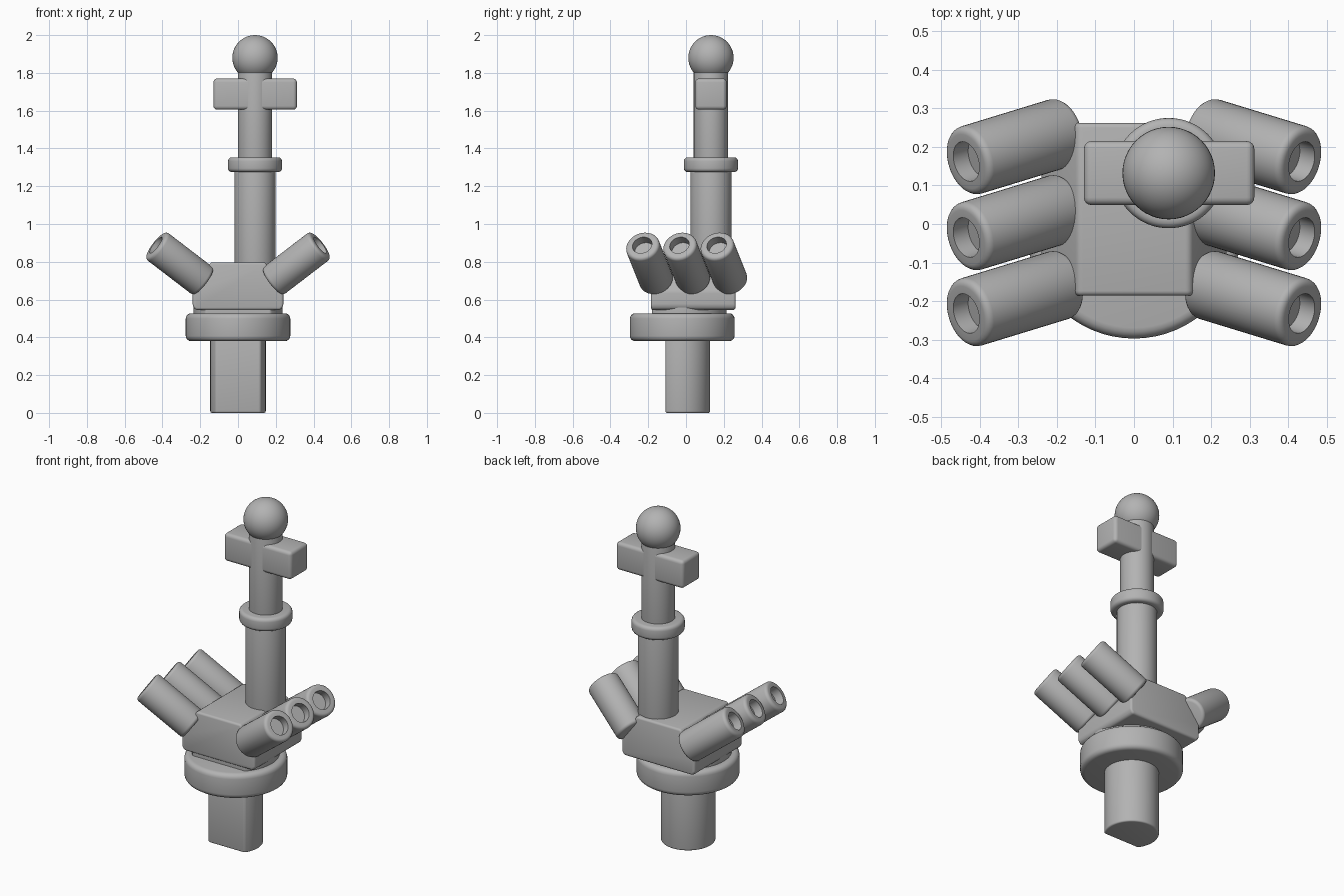
import bpy, bmesh, math
from mathutils import Matrix, Vector

cube = bpy.data.objects.get("Cube")
if cube:
    bpy.data.objects.remove(cube, do_unlink=True)

grey = bpy.data.materials.new("plain grey")
grey.use_nodes = True
GREY = (0.45, 0.45, 0.45, 1)
grey.diffuse_color = GREY
grey.node_tree.nodes["Principled BSDF"].inputs["Base Color"].default_value = GREY


def finish(name, bm, bevel=0.0):
    """Round the hard edges, then turn the bmesh into a smooth shaded object."""
    if bevel:
        bm.normal_update()
        hard = [e for e in bm.edges
                if e.is_manifold and e.calc_face_angle(0) > math.radians(30)]
        bmesh.ops.bevel(bm, geom=hard, offset=bevel, segments=4, profile=0.5,
                        affect='EDGES', clamp_overlap=True)
    bmesh.ops.recalc_face_normals(bm, faces=bm.faces[:])
    mesh = bpy.data.meshes.new(name)
    bm.to_mesh(mesh)
    bm.free()
    mesh.materials.append(grey)
    obj = bpy.data.objects.new(name, mesh)
    bpy.context.collection.objects.link(obj)
    bpy.ops.object.select_all(action='DESELECT')
    obj.select_set(True)
    bpy.context.view_layer.objects.active = obj
    bpy.ops.object.shade_smooth_by_angle(angle=math.radians(40))
    return obj


def cylinder(name, radius, x, y, z0, z1, bevel, flat_y=None):
    """Upright cylinder, with an optional flat cut across its front."""
    bm = bmesh.new()
    bmesh.ops.create_cone(bm, cap_ends=True, segments=64, radius1=radius,
                          radius2=radius, depth=z1 - z0,
                          matrix=Matrix.Translation((x, y, (z0 + z1) / 2)))
    if flat_y is not None:
        cut = bmesh.ops.bisect_plane(bm, geom=bm.verts[:] + bm.edges[:] + bm.faces[:],
                                     plane_co=(0, flat_y, 0), plane_no=(0, -1, 0),
                                     clear_outer=True)
        rim = [g for g in cut["geom_cut"] if isinstance(g, bmesh.types.BMEdge)]
        bmesh.ops.contextual_create(bm, geom=rim)
    return finish(name, bm, bevel)


def prism(name, outline, y0, y1, bevel):
    """Front outline in x and z, extruded from y0 to y1."""
    bm = bmesh.new()
    face = bm.faces.new([bm.verts.new((x, y0, z)) for x, z in outline])
    grown = bmesh.ops.extrude_face_region(bm, geom=[face])
    verts = [g for g in grown["geom"] if isinstance(g, bmesh.types.BMVert)]
    bmesh.ops.translate(bm, verts=verts, vec=(0, y1 - y0, 0))
    bmesh.ops.recalc_face_normals(bm, faces=bm.faces[:])
    return finish(name, bm, bevel)


def tube(name, base, tip, radius, hole, depth):
    """Angled cylinder with a blind hole in its tip."""
    axis = tip - base
    bm = bmesh.new()
    bmesh.ops.create_cone(bm, cap_ends=True, segments=40, radius1=radius,
                          radius2=radius, depth=axis.length)
    bm.normal_update()
    cap = max(bm.faces, key=lambda f: f.calc_center_median().z)
    rim = [e for e in bm.edges if len(e.link_faces) == 2 and e.calc_face_angle(0) > 1]
    # Round both ends before sinking the hole
    bmesh.ops.bevel(bm, geom=rim, offset=0.018, segments=4, profile=0.5, affect='EDGES')
    bm.normal_update()
    cap = max(bm.faces, key=lambda f: f.calc_center_median().z)
    bmesh.ops.inset_region(bm, faces=[cap], thickness=radius - 0.018 - hole)
    sunk = bmesh.ops.extrude_face_region(bm, geom=[cap])
    floor = [g for g in sunk["geom"] if isinstance(g, bmesh.types.BMVert)]
    bmesh.ops.translate(bm, verts=floor, vec=(0, 0, -depth))
    if cap.is_valid:
        bmesh.ops.delete(bm, geom=[cap], context='FACES_ONLY')
    place = Matrix.Translation((base + tip) / 2) @ axis.to_track_quat('Z', 'Y').to_matrix().to_4x4()
    bmesh.ops.transform(bm, matrix=place, verts=bm.verts[:])
    return finish(name, bm)


# Lower post with a flat front, the round flange and the neck above it
cylinder("lower_post", 0.147, 0, -0.02, 0, 0.42, 0.018, flat_y=-0.109)
cylinder("flange", 0.277, 0, -0.02, 0.38, 0.527, 0.028)
cylinder("neck", 0.235, 0, -0.02, 0.48, 0.6, 0.01, flat_y=-0.18)

# Body block with sloping shoulders
half = [(0.225, 0.545), (0.24, 0.565), (0.24, 0.645), (0.145, 0.797)]
prism("body", half + [(-x, z) for x, z in reversed(half)], -0.186, 0.262, 0.018)

# Three angled tubes on each side
for side, word in ((1, "left"), (-1, "right")):
    for i, spot in enumerate(("front", "middle", "back")):
        y = -0.232 + 0.197 * i
        tube(f"{word}_{spot}_tube", Vector((side * 0.183, y + 0.077, 0.695)),
             Vector((side * 0.435, y, 0.888)), 0.091, 0.053, 0.05)

# Offset column with a collar
CX, CY = 0.09, 0.132
cylinder("column", 0.109, CX, CY, 0.72, 1.3, 0.01)
cylinder("collar", 0.143, CX, CY, 1.275, 1.353, 0.02)
cylinder("upper_column", 0.091, CX, CY, 1.3, 1.81, 0.005)

# Crossbar and ball on top
bar = [(-0.13, 1.605), (0.312, 1.605), (0.312, 1.77), (-0.13, 1.77)]
prism("crossbar", bar, CY - 0.083, CY + 0.083, 0.02)
bm = bmesh.new()
bmesh.ops.create_uvsphere(bm, u_segments=48, v_segments=24, radius=0.12,
                          matrix=Matrix.Translation((CX, CY, 1.88)))
finish("ball", bm)
